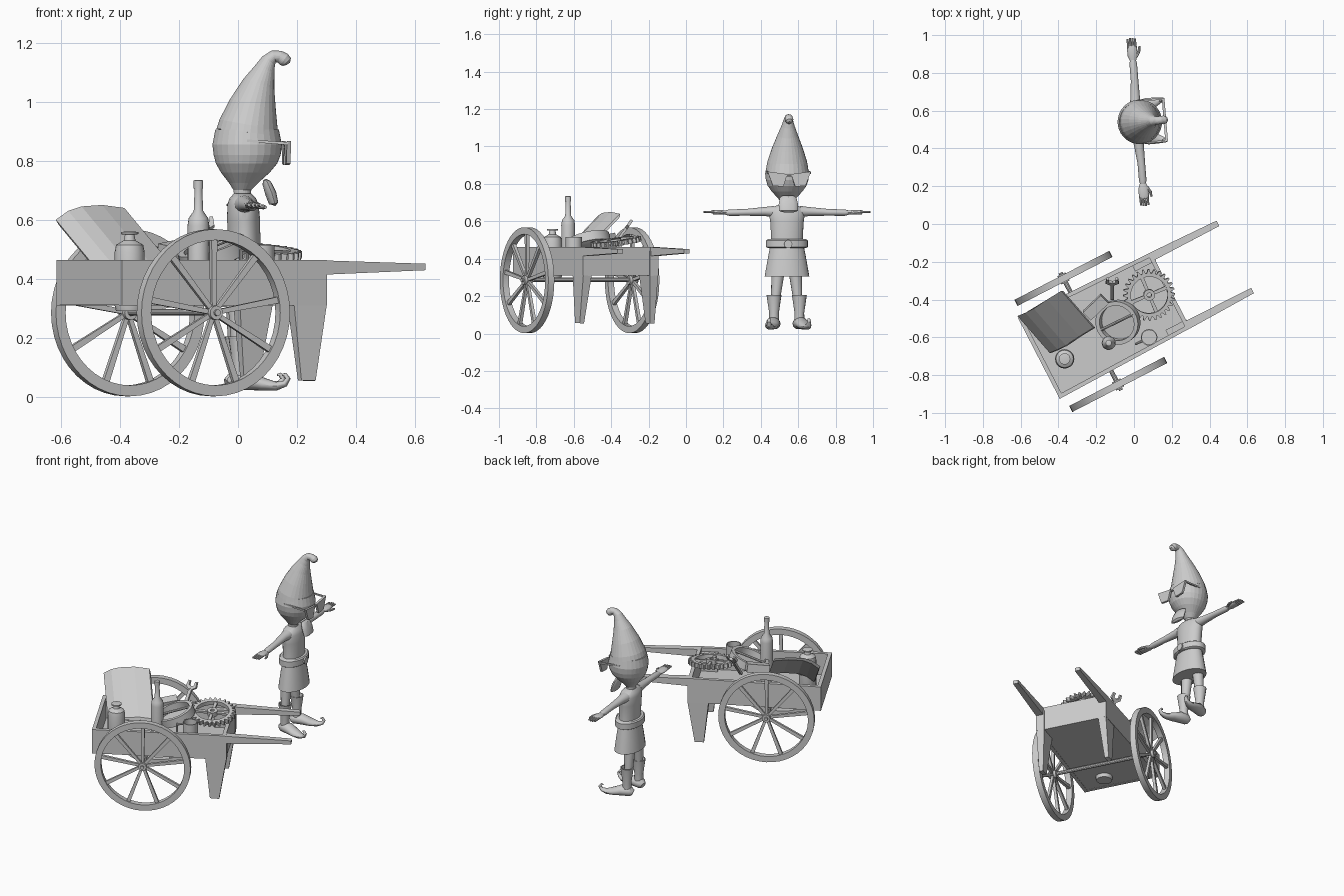
import bpy, bmesh, math
from mathutils import Vector as V, Matrix as M

grey = bpy.data.materials.new("plain grey")
grey.diffuse_color = (0.6, 0.6, 0.6, 1)
CART = M.Translation((-0.504, -0.711, 0)) @ M.Rotation(math.radians(27.3), 4, 'Z')
ELF = M.Translation((0.021, 0.54, 0)) @ M.Rotation(math.radians(4.65), 4, 'Z')
WORLD = M.Identity(4)
X, Y, Z = V((1, 0, 0)), V((0, 1, 0)), V((0, 0, 1))


def finish(name, bm, mat, smooth=True):
    bmesh.ops.recalc_face_normals(bm, faces=bm.faces)
    me = bpy.data.meshes.new(name)
    bm.to_mesh(me)
    bm.free()
    me.transform(mat)
    me.materials.append(grey)
    ob = bpy.data.objects.new(name, me)
    bpy.context.collection.objects.link(ob)
    if smooth:
        bpy.context.view_layer.objects.active = ob
        ob.select_set(True)
        bpy.ops.object.shade_smooth_by_angle(angle=math.radians(35))
        ob.select_set(False)
    return ob


def loft(name, secs, mat, n=16, ref=X, tan=None, smooth=True):
    """Skin sections (x, y, z, ra, rb); n=4 gives boxes with half-sizes ra, rb."""
    bm = bmesh.new()
    pts = [V(s[:3]) for s in secs]
    rings = []
    k, ph = (math.sqrt(2), math.pi / 4) if n == 4 else (1, 0)
    for i, s in enumerate(secs):
        t = tan or (pts[min(i + 1, len(pts) - 1)] - pts[max(i - 1, 0)]).normalized()
        a = (ref - t * ref.dot(t)).normalized()
        b = t.cross(a)
        rb = s[4] if len(s) > 4 else s[3]
        rings.append([bm.verts.new(pts[i] + a * s[3] * k * math.cos(ph + 2 * math.pi * j / n)
                                   + b * rb * k * math.sin(ph + 2 * math.pi * j / n)) for j in range(n)])
    for r, q in zip(rings, rings[1:]):
        for j in range(n):
            bm.faces.new((r[j], r[(j + 1) % n], q[(j + 1) % n], q[j]))
    bm.faces.new(rings[0])
    bm.faces.new(rings[-1])
    return finish(name, bm, mat, smooth and n > 4)


def lathe(name, x, y, prof, mat=WORLD, n=20, smooth=True):
    return loft(name, [(x, y, z, r) for r, z in prof], mat, n, X, Z, smooth)


def prism(name, pts, vec, mat):
    bm = bmesh.new()
    a = [bm.verts.new(V(p)) for p in pts]
    b = [bm.verts.new(V(p) + V(vec)) for p in pts]
    bm.faces.new(a)
    bm.faces.new(b)
    for i in range(len(a)):
        j = (i + 1) % len(a)
        bm.faces.new((a[i], a[j], b[j], b[i]))
    return finish(name, bm, mat, False)


def ring(name, outer, inner, h, mat, n=40):
    """Flat ring about local z; outer is a function of the step index."""
    bm = bmesh.new()
    loops = []
    for i in range(n):
        c = V((math.cos(2 * math.pi * i / n), math.sin(2 * math.pi * i / n), 0))
        loops.append([bm.verts.new(c * r + Z * z) for r, z in
                      ((outer(i), -h), (outer(i), h), (inner, h), (inner, -h))])
    for i in range(n):
        p, q = loops[i], loops[(i + 1) % n]
        for j in range(4):
            bm.faces.new((p[j], q[j], q[(j + 1) % 4], p[(j + 1) % 4]))
    return finish(name, bm, mat)


# cart tray
prism("tray_floor", [(0.01, -.235, .312), (.78, -.22, .312), (.78, .22, .312), (0.01, .235, .312)], (0, 0, .015), CART)
for z0, name in ((-1, "right"), (1, "left")):
    prism(name + "_side_board", [(0, z0 * .2415, .31), (.79, z0 * .226, .31), (.79, z0 * .204, .31),
                                 (0, z0 * .219, .31)], (0, 0, .153), CART)
    loft(name + "_handle", [(.78, z0 * .204, .438, .023, .024), (1.17, z0 * .2, .44, .016, .011)], CART, 4, Y)
    loft(name + "_leg", [(.727, z0 * .2, .44, .062, .025), (.727, z0 * .2, .31, .062, .025),
                         (.72, z0 * .212, .055, .027, .013)], CART, 4)
    # wheel
    W = CART @ M.Translation((.31, z0 * .316, .285)) @ M.Rotation(math.pi / 2, 4, 'X')
    ring(name + "_wheel_rim", lambda i: .283, .246, .018, W, 44)
    loft(name + "_wheel_hub", [(0, 0, -.024, .024), (0, 0, .024, .024)], W, 16)
    loft(name + "_axle_cap", [(0, 0, -.034, .011), (0, 0, .034, .011)], W, 10)
    for i in range(9):
        S = W @ M.Rotation(math.radians(90 + 40 * i), 4, 'Z')
        loft(name + "_spoke", [(.015, 0, 0, .008, .008), (.25, 0, 0, .011, .009)], S, 4, Y)
loft("back_board", [(.011, -.23, .387, .011, .076), (.011, .23, .387, .011, .076)], CART, 4)
loft("front_board", [(.775, -.215, .387, .011, .076), (.775, .215, .387, .011, .076)], CART, 4)
loft("axle", [(.31, -.32, .287, .012), (.31, .32, .287, .012)], CART, 10)

# cargo: curved sheet, bottles, mug
arc = [(-.617, -.487, .60), (-.575, -.47, .63), (-.53, -.448, .645), (-.46, -.4, .65), (-.385, -.354, .64)]
prism("curved_sheet", arc + [(x + .01, y, z - .018) for x, y, z in arc[::-1]], (.17, -.195, -.205), WORLD)
lathe("tall_bottle", -.134, -.63, [(.036, .33), (.037, .58), (.033, .605), (.016, .63), (.013, .705), (.016, .706),
                                   (.016, .733), (.01, .735)])
lathe("round_flask", -.367, -.714, [(.046, .29), (.051, .31), (.051, .49), (.046, .515), (.02, .53), (.016, .55),
                                    (.03, .551), (.03, .558), (.016, .56)])
lathe("mug", .08, -.6, [(.044, .40), (.044, .515), (.038, .515), (.038, .42)])
loft("mug_handle", [(.045, -.618, .5, .007), (.01, -.635, .495, .007), (.01, -.635, .44, .007),
                    (.045, -.618, .435, .007)], WORLD, 8, Y)
loft("book", [(-.25, -.485, .49, .03, .025), (-.155, -.395, .51, .03, .025)], WORLD, 4)

# large round pan, tilted
P = M.Translation((-.085, -.52, .49)) @ M.Rotation(.35, 4, V((.6, -.8, 0)))
ring("pan_rim", lambda i: .117, .095, .025, P, 32)
loft("pan_bottom", [(0, 0, -.05, .06), (0, 0, -.025, .1), (0, 0, -.02, .1)], P, 24, X, Z)
loft("pan_rod", [(-.09, -.04, .02, .008), (.09, .05, .02, .008)], P, 8, Y)

# gear with spokes
G = M.Translation((.08, -.375, .49)) @ M.Rotation(.15, 4, V((1, .6, 0)))
ring("gear_rim", lambda i: .137 if i % 4 < 2 else .117, .098, .013, G, 112)
ring("gear_hub", lambda i: .03, .012, .016, G, 16)
for i in range(4):
    loft("gear_spoke", [(.022, 0, 0, .008, .007), (.104, 0, 0, .01, .007)],
         G @ M.Rotation(.4 + i * math.pi / 2, 4, 'Z'), 4, Y)

# wrench standing in the load
K = M.Translation((-.115, -.35, .52)) @ M.Rotation(math.radians(55), 4, 'X')
loft("wrench_shaft", [(0, -.08, 0, .01, .007), (0, .065, 0, .01, .007)], K, 4)
for s in (-1, 1):
    loft("wrench_jaw", [(0, .06, 0, .012, .008), (s * .026, .075, 0, .01, .008), (s * .024, .105, 0, .006, .008)],
         K, 4, V((1, -.3 * s, 0)))

# figure: head, hat, beard
loft("head", [(-.006, 0, .67, .028), (-.006, 0, .70, .03), (-.002, 0, .725, .05), (.004, 0, .76, .083), (.008, 0, .79, .104),
              (.01, 0, .82, .114), (.01, 0, .855, .118), (.01, 0, .905, .108)], ELF, 28, X, Z, False)
loft("pointed_hat", [(.012, 0, .895, .111, .107), (.015, 0, .92, .106, .101), (.03, 0, .99, .083, .08),
                     (.05, 0, 1.06, .055, .055), (.07, 0, 1.11, .035, .035), (.083, 0, 1.138, .026, .026),
                     (.1, 0, 1.153, .021, .021), (.12, 0, 1.152, .021, .021), (.135, 0, 1.143, .023, .023),
                     (.145, 0, 1.134, .019, .019), (.149, 0, 1.128, .008, .008)], ELF, 28, Y, None, False)
loft("beard", [(.098, 0, .65, .035, .008), (.1, 0, .655, .05, .016), (.09, 0, .69, .052, .019), (.076, 0, .725, .045, .015),
               (.07, 0, .735, .034, .006)], ELF, 12, Y)

# torso, belt, skirt
loft("torso", [(0, 0, .45, .055, .09), (0, 0, .52, .055, .085), (-.002, 0, .6, .056, .09), (-.004, 0, .65, .053, .098),
               (-.005, 0, .672, .045, .085), (-.006, 0, .688, .03, .045)], ELF, 24, X, Z)
loft("belt", [(0, 0, .457, .07, .103), (0, 0, .462, .077, .112), (0, 0, .498, .077, .112), (0, 0, .504, .07, .103)],
     ELF, 24, X, Z)
loft("belt_buckle", [(.07, 0, .478, .022), (.084, 0, .478, .022)], ELF, 16, Y)
loft("skirt", [(0, 0, .305, .08, .12), (0, 0, .39, .07, .105), (0, 0, .47, .058, .09)], ELF, 24, X, Z)

loft("glasses_bridge", [(.142, -.02, .845, .006), (.142, .02, .845, .006)], ELF, 8)
for s, name in ((-1, "right"), (1, "left")):
    # glasses
    prism(name + "_lens", [(.136, s * .01, .852), (.136, s * .116, .866), (.136, s * .088, .79), (.136, s * .032, .785)],
          (.014, 0, 0), ELF)
    loft(name + "_glasses_arm", [(.0, s * .112, .868, .004, .004), (.14, s * .112, .858, .005, .005)], ELF, 4, Y)
    # arm and hand
    loft(name + "_arm", [(-.005, s * .07, .652, .034, .03), (-.005, s * .12, .652, .026, .024),
                         (0, s * .22, .648, .02, .018), (0, s * .31, .646, .02, .017), (0, s * .33, .646, .015, .012)], ELF)
    loft(name + "_palm", [(0, s * .32, .646, .014, .01), (0, s * .35, .648, .026, .012), (0, s * .39, .65, .027, .011),
                          (0, s * .405, .65, .022, .008)], ELF, 12)
    for k in range(4):
        x = -.0195 + .013 * k
        loft(name + "_finger", [(x, s * .39, .65, .007), (x, s * (.448 - .004 * abs(k - 1.5)), .65, .005)], ELF, 8)
    loft(name + "_thumb", [(.018, s * .345, .646, .009), (.036, s * .375, .643, .008), (.04, s * .4, .642, .005)], ELF, 8)
    # leg, boot and curled toe
    loft(name + "_leg_limb", [(-.025, s * .045, .34, .036), (-.025, s * .058, .2, .026), (-.02, s * .068, .08, .022)], ELF, 14)
    F = ELF @ M.Translation((-.02, s * .068, 0)) @ M.Rotation(s * .25, 4, 'Z')
    loft(name + "_boot_cuff", [(0, 0, .04, .028, .028), (0, 0, .11, .026, .026), (0, 0, .205, .04, .04),
                               (0, 0, .205, .034, .034), (0, 0, .15, .026, .026)], F, 14, X, Z)
    loft(name + "_boot_foot", [(-.036, 0, .045, .018, .018), (-.02, 0, .052, .032, .03), (.03, 0, .055, .038, .032),
                               (.08, 0, .043, .036, .022), (.125, 0, .036, .024, .015), (.155, 0, .045, .014, .011),
                               (.165, 0, .062, .01, .009), (.155, 0, .076, .008, .007), (.145, 0, .074, .004, .004)],
         F, 14, Y)
